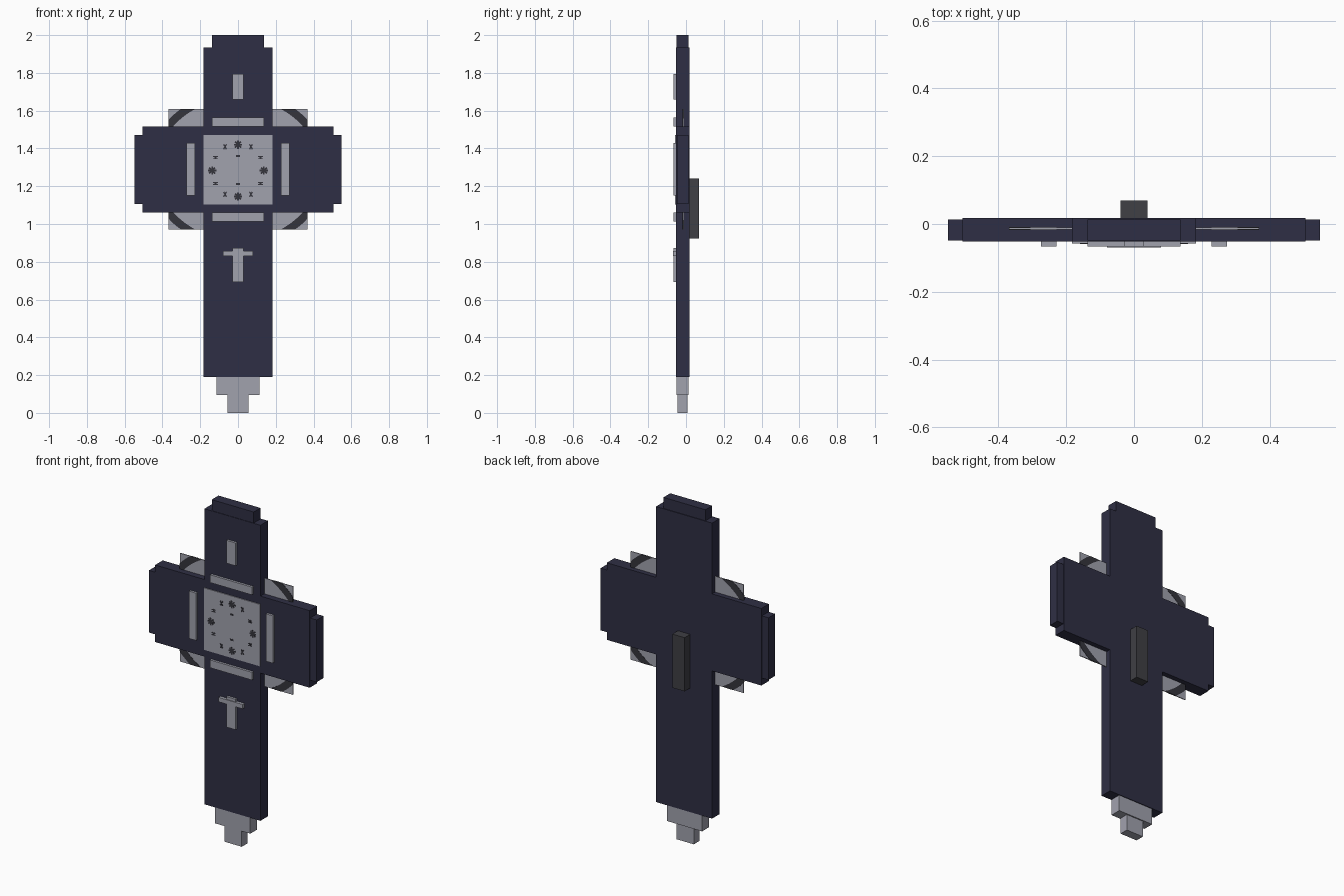
import bpy, bmesh, math

old = bpy.data.objects.get("Cube")
if old:
    bpy.data.objects.remove(old, do_unlink=True)


def material(name, rgb):
    m = bpy.data.materials.new(name)
    m.use_nodes = True
    m.diffuse_color = (*rgb, 1)
    m.node_tree.nodes["Principled BSDF"].inputs["Base Color"].default_value = (*rgb, 1)
    return m


NAVY = material("dark navy", (0.028, 0.028, 0.058))
SILVER = material("pale silver", (0.355, 0.36, 0.42))
CHARCOAL = material("charcoal", (0.05, 0.05, 0.058))
INK = material("dark ink", (0.035, 0.035, 0.045))


def prisms(name, outlines, y0, y1, mat):
    """Extrude one or more x-z outlines from y0 to y1 into one object."""
    bm = bmesh.new()
    for outline in outlines:
        front = [bm.verts.new((x, y0, z)) for x, z in outline]
        back = [bm.verts.new((x, y1, z)) for x, z in outline]
        n = len(outline)
        bm.faces.new(front)
        bm.faces.new(back[::-1])
        for i in range(n):
            j = (i + 1) % n
            bm.faces.new((front[j], front[i], back[i], back[j]))
    bmesh.ops.recalc_face_normals(bm, faces=bm.faces)
    mesh = bpy.data.meshes.new(name)
    bm.to_mesh(mesh)
    bm.free()
    mesh.materials.append(mat)
    obj = bpy.data.objects.new(name, mesh)
    bpy.context.collection.objects.link(obj)
    return obj


def rect(x0, x1, z0, z1):
    return [(x0, z0), (x1, z0), (x1, z1), (x0, z1)]


def stroke(cx, cz, length, width, angle):
    """Thin rectangle centred on a point, turned by an angle in degrees."""
    c, s = math.cos(math.radians(angle)), math.sin(math.radians(angle))
    return [(cx + u * c - v * s, cz + u * s + v * c)
            for u, v in rect(-length / 2, length / 2, -width / 2, width / 2)]


FRONT, BACK = -0.052, 0.018
SHAFT, ARM = 0.183, 0.505
ARM_LOW, ARM_HIGH = 1.062, 1.517

# Cross-shaped body in one piece
half = [(SHAFT, 0.19), (SHAFT, ARM_LOW), (ARM, ARM_LOW),
        (ARM, ARM_HIGH), (SHAFT, ARM_HIGH), (SHAFT, 1.935)]
prisms("body", [half + [(-x, z) for x, z in reversed(half)]], FRONT, BACK, NAVY)

# Stepped ends
prisms("top_cap", [rect(-0.137, 0.137, 1.935, 2.0)], -0.049, 0.014, NAVY)
prisms("left_arm_cap", [rect(ARM, 0.548, 1.105, 1.472)], -0.048, 0.014, NAVY)
prisms("right_arm_cap", [rect(-0.548, -ARM, 1.105, 1.472)], -0.048, 0.014, NAVY)
prisms("foot_upper", [rect(-0.115, 0.115, 0.095, 0.19)], -0.05, 0.014, SILVER)
prisms("foot_lower", [rect(-0.056, 0.056, 0, 0.095)], -0.045, 0.007, SILVER)

# Handle block on the back
prisms("back_block", [rect(-0.04, 0.04, 0.923, 1.24)], BACK, 0.07, CHARCOAL)

# Thin corner plates with a curved dark band, clipped to the plate edge
PLATE_X, PLATE_Z, MID_Z = 0.369, 0.32, 1.29
plates, bands = [], []
for sx in (-1, 1):
    for sz in (-1, 1):
        edge_z = ARM_HIGH if sz > 0 else ARM_LOW
        plates.append(rect(sx * SHAFT, sx * PLATE_X, edge_z, MID_Z + sz * PLATE_Z))
        arcs = []
        for radius in (1.17, 1.29):
            arc = []
            for i in range(13):
                t = math.radians(32 + i * 26 / 12)
                u = min(1, radius * math.cos(t))
                v = min(1, radius * math.sin(t))
                arc.append((sx * u * PLATE_X, MID_Z + sz * v * PLATE_Z))
            arcs.append(arc)
        inner, outer = arcs
        for i in range(12):
            bands.append([inner[i], outer[i], outer[i + 1], inner[i + 1]])
prisms("corner_plates", plates, -0.016, -0.011, SILVER)
prisms("corner_bands", bands, -0.0175, -0.0095, INK)

# Raised trim on the front
prisms("dial_panel", [rect(-SHAFT, SHAFT, 1.104, 1.47)], -0.057, FRONT, SILVER)
bars = [rect(-0.137, 0.137, 1.517, 1.563), rect(-0.137, 0.137, 1.014, 1.06)]
bars += [rect(x - 0.0225, x + 0.0225, 1.15, 1.43) for x in (-0.251, 0.251)]
prisms("frame_bars", bars, -0.066, FRONT, SILVER)
prisms("upper_marker", [rect(-0.03, 0.03, 1.66, 1.795)], -0.066, FRONT, SILVER)
prisms("small_cross_post", [rect(-0.03, 0.03, 0.692, 0.872)], -0.066, FRONT, SILVER)
prisms("small_cross_bar", [rect(-0.079, 0.079, 0.83, 0.856)], -0.07, FRONT, SILVER)

# Twelve dial marks: stars at the quarters, small marks between
DIAL_Z, DIAL_R = 1.283, 0.137
marks = []
for hour in range(12):
    t = math.radians(90 - 30 * hour)
    cx, cz = DIAL_R * math.cos(t), DIAL_Z + DIAL_R * math.sin(t)
    if hour % 3 == 0:
        marks += [stroke(cx, cz, 0.044, 0.009, a) for a in (0, 45, 90, 135)]
    elif hour in (1, 5, 7, 11):
        cz = DIAL_Z + (cz - DIAL_Z) * 1.06
        marks += [stroke(cx, cz, 0.03, 0.007, a) for a in (60, 120)]
    else:
        marks += [stroke(cx, cz + d, 0.026, 0.005, 0) for d in (-0.006, 0.006)]
        marks.append(stroke(cx, cz, 0.014, 0.01, 90))
marks += [stroke(0, DIAL_Z + d, 0.02, 0.01, 0) for d in (-0.072, 0.077)]
prisms("dial_marks", marks, -0.0585, -0.056, INK)
